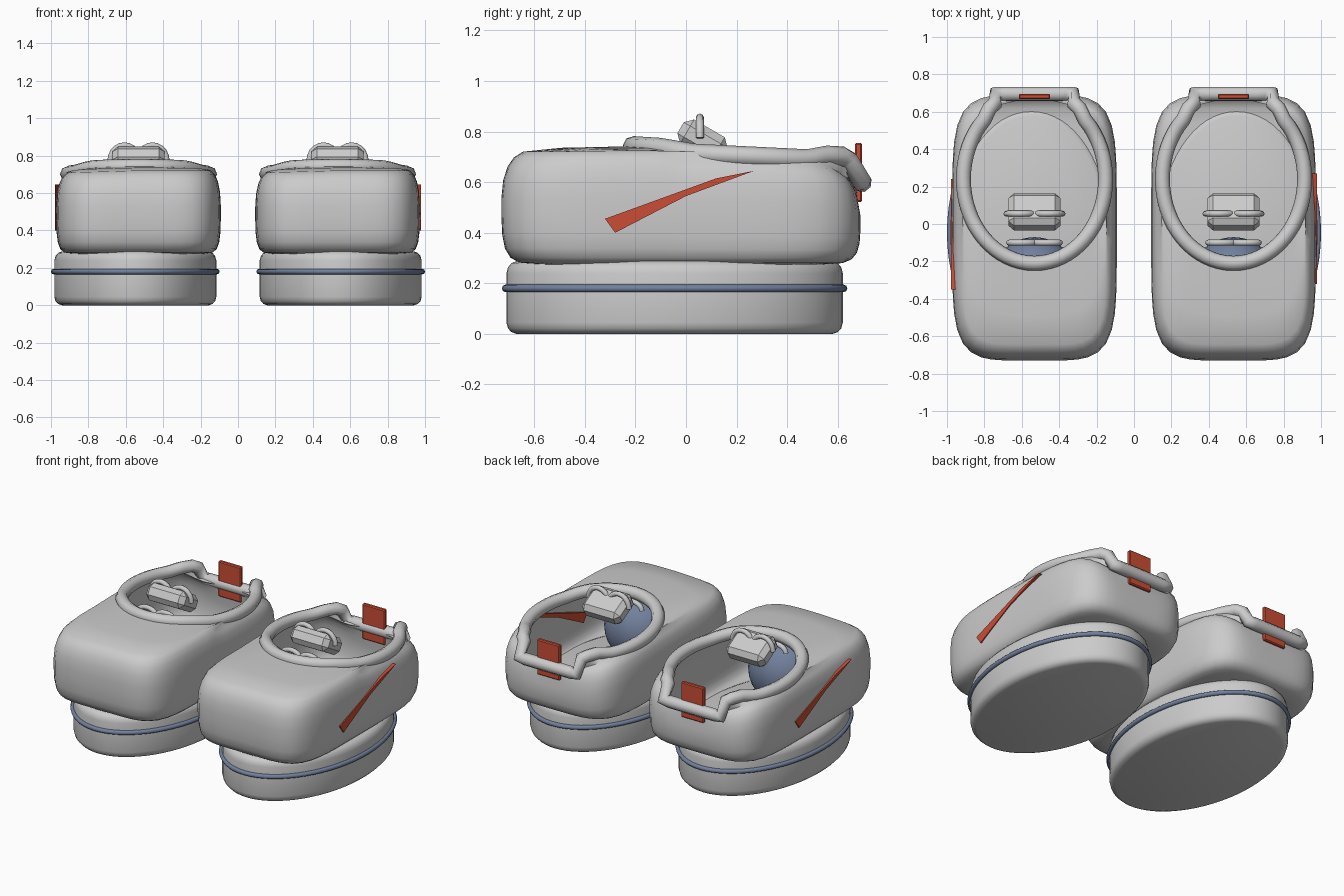
import bpy, bmesh, math
from mathutils import Matrix

if "Cube" in bpy.data.objects:
    bpy.data.objects.remove(bpy.data.objects["Cube"])

def material(name, rgb):
    m = bpy.data.materials.new(name)
    m.diffuse_color = (*rgb, 1)
    m.use_nodes = True
    m.node_tree.nodes["Principled BSDF"].inputs["Base Color"].default_value = m.diffuse_color
    return m

GREY = material("light grey", (0.60, 0.60, 0.60))
RED = material("rust red", (0.60, 0.075, 0.035))
BLUE = material("slate blue", (0.17, 0.22, 0.34))
N = 64
ANGLES = [2 * math.pi * i / N for i in range(N)]

def add(name, bm, mat, smooth=True):
    bmesh.ops.recalc_face_normals(bm, faces=bm.faces)
    me = bpy.data.meshes.new(name)
    bm.to_mesh(me)
    bm.free()
    me.materials.append(mat)
    ob = bpy.data.objects.new(name, me)
    bpy.context.collection.objects.link(ob)
    if smooth:
        bpy.ops.object.select_all(action='DESELECT')
        ob.select_set(True)
        bpy.context.view_layer.objects.active = ob
        bpy.ops.object.shade_smooth_by_angle(angle=math.radians(50))
    return ob

def loft(name, rings, mat, cap_top=True):
    bm = bmesh.new()
    loops = [[bm.verts.new(p) for p in r] for r in rings]
    for a, b in zip(loops, loops[1:]):
        for i in range(len(a)):
            j = (i + 1) % len(a)
            bm.faces.new((a[i], a[j], b[j], b[i]))
    bm.faces.new(loops[0][::-1])
    if cap_top:
        bm.faces.new(loops[-1])
    return add(name, bm, mat)

def tube(name, pts, radius, mat, cyclic=True):
    cu = bpy.data.curves.new(name, 'CURVE')
    cu.dimensions = '3D'
    cu.bevel_depth, cu.bevel_resolution, cu.use_fill_caps = radius, 2, True
    sp = cu.splines.new('POLY')
    sp.points.add(len(pts) - 1)
    for p, co in zip(sp.points, pts):
        p.co = (*co, 1)
    sp.use_cyclic_u = cyclic
    cu.materials.append(mat)
    ob = bpy.data.objects.new(name, cu)
    bpy.context.collection.objects.link(ob)

def box(name, size, loc, mat, tilt=0, bevel=0):
    bm = bmesh.new()
    bmesh.ops.create_cube(bm, size=1)
    bmesh.ops.scale(bm, vec=size, verts=bm.verts)
    if bevel:
        bmesh.ops.bevel(bm, geom=bm.edges[:], offset=bevel, segments=1, affect='EDGES')
    bmesh.ops.transform(bm, matrix=Matrix.Translation(loc) @ Matrix.Rotation(tilt, 4, 'X'),
                        verts=bm.verts)
    add(name, bm, mat, smooth=False)

def outline(t, scale, n=5):
    # rounded rectangle footprint of the upper
    c, s = math.cos(t), math.sin(t)
    r = scale / (abs(c) ** n + abs(s) ** n) ** (1 / n)
    return 0.44 * r * c, -0.02 + 0.71 * r * s

def lerp_table(table, v):
    for (a, za), (b, zb) in zip(table, table[1:]):
        if v <= b:
            return za + (zb - za) * max(0, (v - a) / (b - a))
    return table[-1][1]

def collar_point(t):
    # oval opening with a stepped, lowered bar at the heel
    c, s = math.cos(t), math.sin(t)
    d = abs(math.degrees(t) - 90)
    if d < 32:
        return 0.24 * (90 - math.degrees(t)) / 32, 0.695, 0.60
    y = 0.24 + 0.45 * s
    z = lerp_table([(-0.21, 0.742), (-0.1, 0.735), (0.03, 0.712), (0.48, 0.69),
                    (0.56, 0.705), (0.60, 0.70), (0.64, 0.66)], y)
    return 0.38 * c, y + (0.03 if d < 40 else 0), z

def upper(cx):
    profile = [(0.80, 0), (0.90, 0.015), (0.95, 0.06), (0.98, 0.14), (0.995, 0.26), (1, 0.42),
               (1, 0.58), (0.99, 0.74), (0.965, 0.86), (0.93, 0.94), (0.88, 0.99)]
    rings = []
    for scale, f in profile:
        ring = []
        for t in ANGLES:
            d = abs(math.degrees(t) - 90)
            top = lerp_table([(0, 0.60), (25, 0.61), (45, 0.68), (70, 0.70), (180, 0.725)], d)
            # the heel wall stays upright up to the bar
            k = scale if f < 0.7 else scale + (0.985 - scale) * max(0, 1 - d / 45)
            x, y = outline(t, k)
            ring.append((cx + x, y, 0.275 + (top - 0.275) * f))
        rings.append(ring)
    shoulder = rings[-1]
    for k in (0.35, 0.7, 1):
        ring = []
        for p, t in zip(shoulder, ANGLES):
            q = collar_point(t)
            q = (cx + q[0], q[1] - 0.005, q[2])
            ring.append([a + (b - a) * k + (0.012 * (1 - k) if i == 2 else 0)
                         for i, (a, b) in enumerate(zip(p, q))])
        rings.append(ring)
    loft("upper", rings, GREY, cap_top=False)

def side_flash(side):
    # tapered plate on the outer wall, reversed on the left shoe
    prof = [(-0.32, 0.455), (-0.28, 0.40), (0, 0.545), (0.27, 0.645), (0.12, 0.615)]
    if side < 0:
        prof = [(-0.08 - y, z) for y, z in prof]
    bm = bmesh.new()
    a, b = [[bm.verts.new((side * x, y, z)) for y, z in prof] for x in (0.952, 0.978)]
    bm.faces.new(a)
    bm.faces.new(b)
    for i in range(5):
        j = (i + 1) % 5
        bm.faces.new((a[i], a[j], b[j], b[i]))
    add("side_flash", bm, RED, smooth=False)

for side in (-1, 1):
    sx, ux = 0.549 * side, 0.532 * side

    # oval sole with softened rims, and the band round it
    def oval(inset, z):
        return [(sx + (0.433 - inset) * math.cos(t), -0.045 + (0.665 - inset) * math.sin(t), z)
                for t in ANGLES]
    loft("sole", [oval(*p) for p in [(0.04, 0), (0.02, 0.007), (0.006, 0.022), (0, 0.045),
                                     (0, 0.24), (0.006, 0.263), (0.02, 0.28), (0.04, 0.288)]], GREY)
    tube("sole_band", oval(-0.003, 0.18), 0.015, BLUE)

    upper(ux)
    side_flash(side)

    # padded collar
    rim = [collar_point(t) for t in ANGLES]
    tube("collar", [(ux + x, y, z) for x, y, z in rim], 0.04, GREY)

    # heel tab
    box("heel_tab", (0.168, 0.027, 0.235), (ux, 0.682, 0.638), RED, bevel=0.006)

    # toe padding ball
    bm = bmesh.new()
    bmesh.ops.create_uvsphere(bm, u_segments=32, v_segments=16, radius=0.235,
                              matrix=Matrix.Translation((ux, -0.305, 0.49)))
    add("toe_padding", bm, BLUE)

    # tongue block and lace loops
    box("tongue", (0.28, 0.20, 0.11), (ux, 0.065, 0.765), GREY,
        tilt=math.radians(-30), bevel=0.03)
    for name, y, z, h, w in (("bow_loop", 0.055, 0.775, 0.08, 0.075),
                             ("lower_lace", -0.10, 0.70, 0.045, 0.068)):
        for k in (-1, 1):
            pts = [(ux + k * w + w * math.cos(math.pi * i / 10), y,
                    z + h * math.sin(math.pi * i / 10)) for i in range(11)]
            tube(name, pts, 0.016, GREY, cyclic=False)
